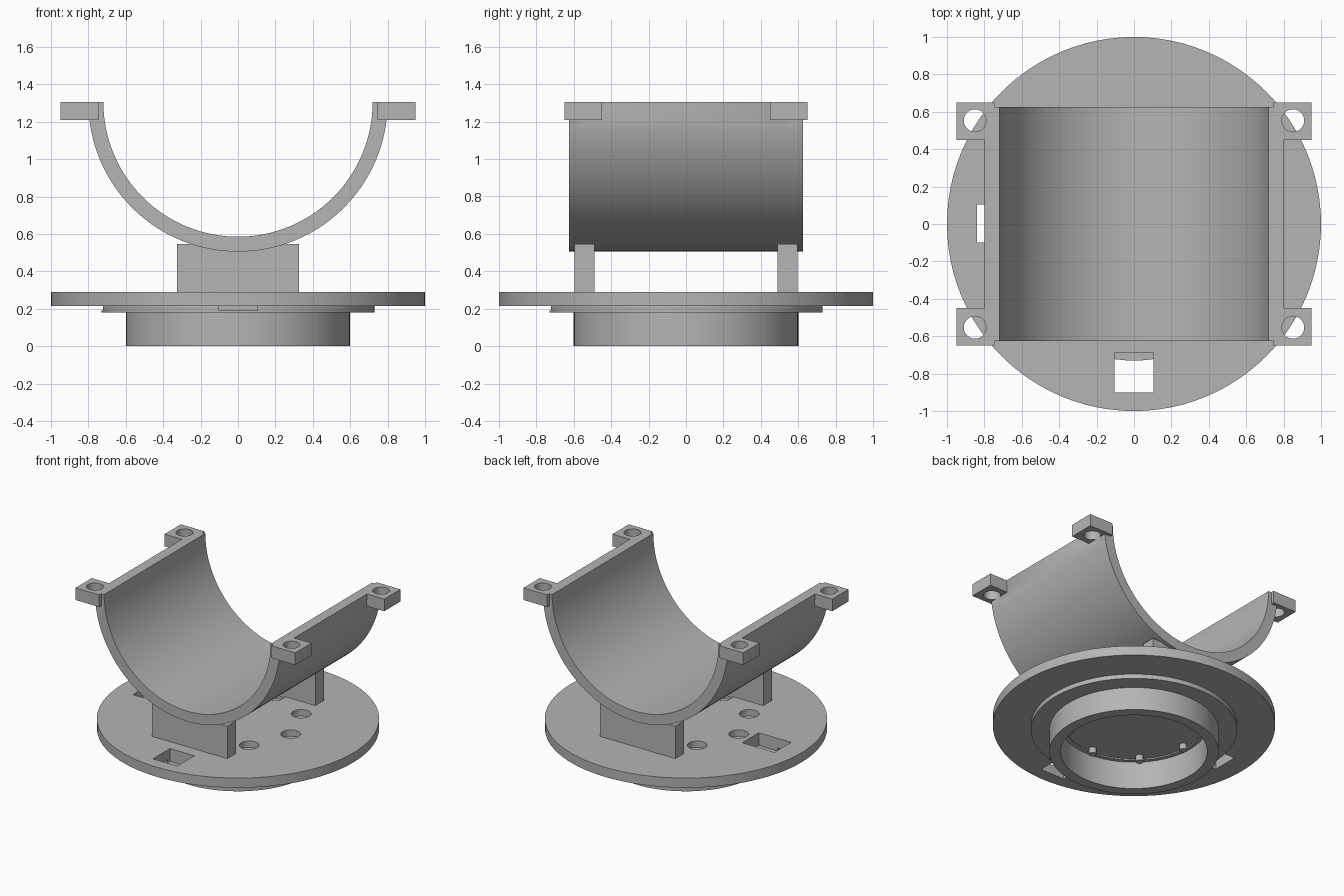
import bpy, bmesh, math

if "Cube" in bpy.data.objects:
    bpy.data.objects.remove(bpy.data.objects["Cube"], do_unlink=True)

grey = bpy.data.materials.new("plain grey")
grey.use_nodes = True
GREY = (0.46, 0.46, 0.46, 1)
grey.diffuse_color = GREY
grey.node_tree.nodes["Principled BSDF"].inputs["Base Color"].default_value = GREY
SEGMENTS = 96


def make(name, bm):
    bmesh.ops.recalc_face_normals(bm, faces=bm.faces)
    mesh = bpy.data.meshes.new(name)
    bm.to_mesh(mesh)
    bm.free()
    mesh.materials.append(grey)
    ob = bpy.data.objects.new(name, mesh)
    bpy.context.collection.objects.link(ob)
    return ob


def box(name, x0, x1, y0, y1, z0, z1):
    bm = bmesh.new()
    bmesh.ops.create_cube(bm, size=1)
    for v in bm.verts:
        v.co = (x1 if v.co.x > 0 else x0, y1 if v.co.y > 0 else y0, z1 if v.co.z > 0 else z0)
    return make(name, bm)


def lathe(name, profile, x=0, y=0, steps=SEGMENTS):
    """Turn an (r, z) profile about a vertical axis at x, y."""
    bm = bmesh.new()
    vs = [bm.verts.new((r, 0, z)) for r, z in profile]
    edges = [bm.edges.new(p) for p in zip(vs, vs[1:])]
    bmesh.ops.spin(bm, geom=vs + edges, cent=(0, 0, 0), axis=(0, 0, 1),
                   angle=math.tau, steps=steps, use_duplicate=False)
    bmesh.ops.remove_doubles(bm, verts=bm.verts, dist=1e-4)
    bmesh.ops.translate(bm, verts=bm.verts, vec=(x, y, 0))
    return make(name, bm)


def cylinder(name, x, y, r, z0, z1):
    return lathe(name, [(0, z0), (r, z0), (r, z1), (0, z1)], x, y, 32)


def cut(ob, cutters):
    """Subtract the cutters and bake the result."""
    for c in cutters:
        mod = ob.modifiers.new("cut", "BOOLEAN")
        mod.operation, mod.solver, mod.object = "DIFFERENCE", "EXACT", c
    deps = bpy.context.evaluated_depsgraph_get()
    mesh = bpy.data.meshes.new_from_object(ob.evaluated_get(deps))
    ob.modifiers.clear()
    ob.data = mesh


parts = []
eighths = [(0.455 * math.cos(i * math.pi / 4), 0.455 * math.sin(i * math.pi / 4)) for i in range(8)]

# Round base: plate, stepped flange and hollow collar
base = lathe("base_plate", [(0, 0.29), (1, 0.29), (1, 0.215), (0.73, 0.215), (0.73, 0.18),
                            (0.6, 0.18), (0.6, 0), (0.52, 0), (0.52, 0.215),
                            (0.49, 0.215), (0.49, 0.225), (0, 0.225)])
cutters = [box("front_slot_cutter", -0.105, 0.105, -0.9, -0.69, 0.19, 0.4),
           box("side_slot_cutter", -0.84, -0.56, -0.1, 0.105, 0.19, 0.4)]
cutters += [cylinder("recess_cutter", x, y, 0.07, 0.24, 0.4) for x, y in eighths]
cut(base, cutters)
parts.append(base)

# Small pins under the plate, inside the collar
for x, y in eighths:
    parts.append(cylinder("pin", x, y, 0.028, 0.18, 0.235))

# Half-pipe cradle
bm = bmesh.new()
angles = [math.pi * (1 + i / 64) for i in range(65)]
outline = [(0.8 * math.cos(a), 0.8 * math.sin(a)) for a in angles]
outline += [(0.72 * math.cos(a), 0.72 * math.sin(a)) for a in reversed(angles)]
face = bm.faces.new([bm.verts.new((x, -0.625, 1.305 + z)) for x, z in outline])
out = bmesh.ops.extrude_face_region(bm, geom=[face])
bmesh.ops.translate(bm, verts=[v for v in out["geom"] if isinstance(v, bmesh.types.BMVert)],
                    vec=(0, 1.25, 0))
cradle = make("cradle", bm)
parts.append(cradle)

# Corner lugs with bolt holes
holes = []
for sx in (-1, 1):
    for sy in (-1, 1):
        xs = sorted((sx * 0.745, sx * 0.95))
        ys = sorted((sy * 0.45, sy * 0.65))
        lug = box("corner_lug", *xs, *ys, 1.21, 1.305)
        hole = cylinder("bolt_hole_cutter", sx * 0.85, sy * 0.553, 0.06, 1.1, 1.4)
        cut(lug, [hole])
        holes.append(hole)
        parts.append(lug)
cut(cradle, holes)

# Upright supports between plate and cradle
for y in (-0.595, 0.49):
    parts.append(box("support", -0.325, 0.325, y, y + 0.105, 0.28, 0.545))

for c in cutters + holes:
    bpy.data.objects.remove(c, do_unlink=True)

bpy.ops.object.select_all(action="DESELECT")
for ob in parts:
    ob.select_set(True)
bpy.context.view_layer.objects.active = base
bpy.ops.object.shade_smooth_by_angle(angle=math.radians(30))
